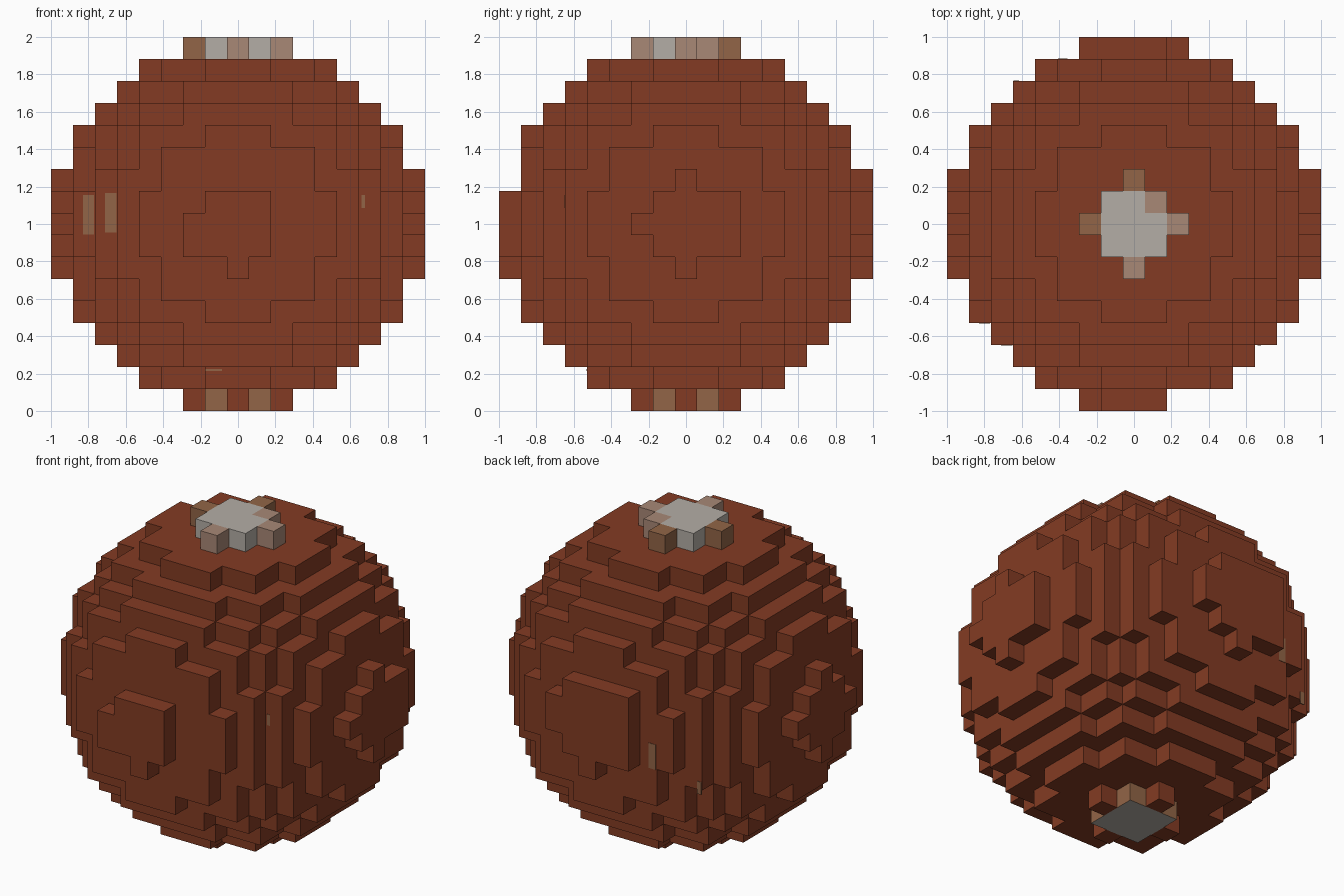
import bpy
import bmesh
from mathutils import Vector

cube = bpy.data.objects.get("Cube")
if cube:
    bpy.data.objects.remove(cube, do_unlink=True)

CELL = 2 / 17        # edge of one block
RADIUS_SQ = 68       # ball radius squared, in blocks
R = 8                # index of the outermost layer


# Materials
def make_material(name, rgb):
    linear = [((c / 255 + 0.055) / 1.055) ** 2.4 for c in rgb] + [1.0]
    mat = bpy.data.materials.new(name)
    mat.use_nodes = True
    mat.diffuse_color = linear
    bsdf = next(n for n in mat.node_tree.nodes if n.type == "BSDF_PRINCIPLED")
    bsdf.inputs["Base Color"].default_value = linear
    return mat


MATERIALS = [
    make_material("rust", (131, 59, 35)),
    make_material("brown_tan", (146, 101, 71)),
    make_material("pale_tan", (168, 136, 118)),
    make_material("pale_grey", (180, 174, 166)),
]
RUST, BROWN, TAN, GREY = range(4)

# Ball of blocks
span = range(-R, R + 1)
blocks = {(x, y, z) for x in span for y in span for z in span
          if x * x + y * y + z * z <= RADIUS_SQ}

# Front boss: no top or right arm, wider left arm
blocks -= {(2, -R, 0), (0, -R, 2)}
blocks.add((-2, -R, -1))
# Right boss: tall rear arm
blocks |= {(R, 2, -1), (R, 2, 1)}
# Rear boss: square, with a short side arm
blocks |= {(x, R, z) for x in range(-2, 2) for z in range(-1, 3)}
blocks.add((2, R, 1))


# Colour rules
def body_colour(block, normal):
    return RUST


def top_colour(block, normal):
    x, y, _ = block
    if x == -2 or y == 2:
        return BROWN
    if x == 2 or y == -2 or (x, y) == (1, 1):
        return TAN
    return GREY


def bottom_colour(block, normal):
    x, y, _ = block
    if max(abs(x), abs(y)) == 2:
        return RUST
    return GREY if normal[2] else BROWN


DIRECTIONS = [(1, 0, 0), (-1, 0, 0), (0, 1, 0), (0, -1, 0), (0, 0, 1), (0, 0, -1)]


def finish(name, bm):
    mesh = bpy.data.meshes.new(name)
    bm.to_mesh(mesh)
    bm.free()
    for mat in MATERIALS:
        mesh.materials.append(mat)
    obj = bpy.data.objects.new(name, mesh)
    bpy.context.collection.objects.link(obj)
    return obj


def build_shell(name, part, colour):
    """Skin the outer sides of a group of blocks."""
    bm = bmesh.new()
    for block in sorted(part):
        for d in DIRECTIONS:
            if tuple(a + b for a, b in zip(block, d)) in blocks:
                continue
            n = Vector(d)
            u = Vector((d[1], d[2], d[0]))
            v = n.cross(u)
            centre = Vector(block) + n / 2
            corners = [centre + (u * a + v * b) / 2
                       for a, b in ((-1, -1), (1, -1), (1, 1), (-1, 1))]
            face = bm.faces.new([bm.verts.new(c * CELL + Vector((0, 0, 1)))
                                 for c in corners])
            face.material_index = colour(block, d)
    bmesh.ops.remove_doubles(bm, verts=bm.verts, dist=0.001)
    finish(name, bm)


top = {b for b in blocks if b[2] == R}
bottom = {b for b in blocks if b[2] == -R}
build_shell("ball_body", blocks - top - bottom, body_colour)
build_shell("top_cap", top, top_colour)
build_shell("bottom_cap", bottom, bottom_colour)


# Thin worn patches: x centre, layer, z centre, width, height, facing side
def add_patch(name, x, layer, z, width, height, side):
    y = side * (layer + 0.5) * CELL
    bm = bmesh.new()
    bmesh.ops.create_cube(bm, size=1)
    bmesh.ops.scale(bm, vec=(width, 0.006, height), verts=bm.verts)
    bmesh.ops.translate(bm, vec=(x, y, z), verts=bm.verts)
    for face in bm.faces:
        face.material_index = BROWN
    finish(name, bm)


add_patch("front_patch_outer", -0.80, 4, 1.05, 0.06, 0.21, -1)
add_patch("front_patch_inner", -0.68, 5, 1.06, 0.06, 0.21, -1)
add_patch("front_patch_small", 0.67, 5, 1.12, 0.02, 0.07, -1)
add_patch("front_patch_low", -0.13, 4, 0.22, 0.09, 0.012, -1)
add_patch("rear_patch_upper", -0.38, 7, 0.90, 0.05, 0.16, 1)
add_patch("rear_patch_lower", -0.63, 6, 0.72, 0.03, 0.08, 1)
